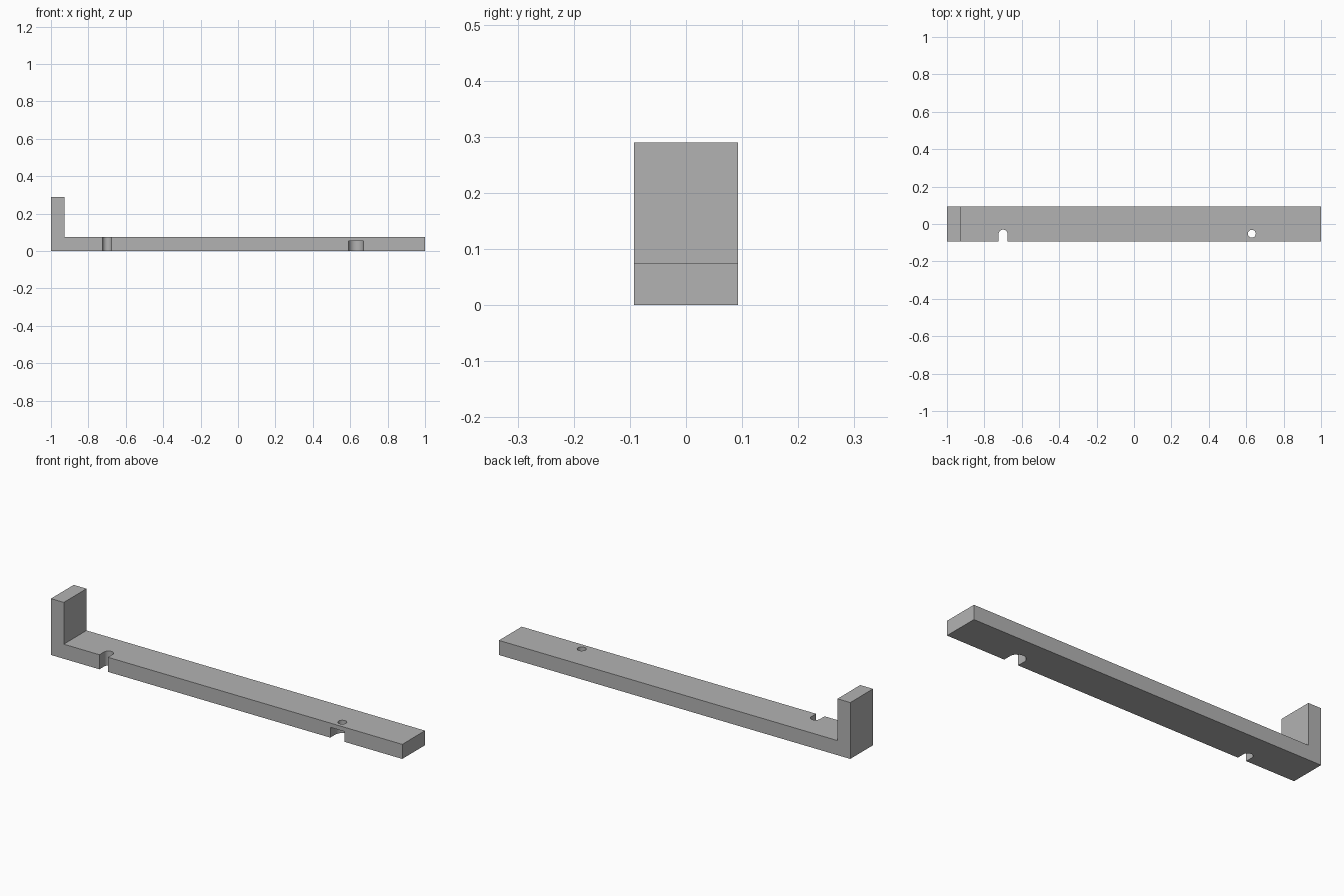
import bpy, bmesh, math

cube = bpy.data.objects.get("Cube")
if cube:
    bpy.data.objects.remove(cube, do_unlink=True)

HALF_Y = 0.0925
BAR_TOP = 0.075

grey = bpy.data.materials.new("plain_grey")
grey.use_nodes = True
colour = (0.45, 0.45, 0.45, 1)
grey.diffuse_color = colour
grey.node_tree.nodes["Principled BSDF"].inputs["Base Color"].default_value = colour


def extrude(name, points, move):
    """Make a solid by pushing a flat outline along a vector."""
    bm = bmesh.new()
    face = bm.faces.new([bm.verts.new(p) for p in points])
    out = bmesh.ops.extrude_face_region(bm, geom=[face])
    verts = [v for v in out["geom"] if isinstance(v, bmesh.types.BMVert)]
    bmesh.ops.translate(bm, verts=verts, vec=move)
    bmesh.ops.recalc_face_normals(bm, faces=bm.faces)
    mesh = bpy.data.meshes.new(name)
    bm.to_mesh(mesh)
    bm.free()
    mesh.materials.append(grey)
    obj = bpy.data.objects.new(name, mesh)
    bpy.context.collection.objects.link(obj)
    return obj


def slot_cutter(name, x, y, radius, z0, z1, sides=32):
    """Round-ended slot, open towards the front."""
    pts = [(x + radius * math.cos(math.pi * i / sides),
            y + radius * math.sin(math.pi * i / sides), z0)
           for i in range(sides + 1)]
    pts += [(x - radius, -0.2, z0), (x + radius, -0.2, z0)]
    return extrude(name, pts, (0, 0, z1 - z0))


def hole_cutter(name, x, y, radius, z0, z1, sides=48):
    """Round through hole."""
    pts = [(x + radius * math.cos(math.tau * i / sides),
            y + radius * math.sin(math.tau * i / sides), z0)
           for i in range(sides)]
    return extrude(name, pts, (0, 0, z1 - z0))


# L-shaped bar with an upright at one end
profile = [(-1, 0), (1, 0), (1, BAR_TOP), (-0.927, BAR_TOP),
           (-0.927, 0.29), (-1, 0.29)]
bar = extrude("angle_bar", [(x, -HALF_Y, z) for x, z in profile],
              (0, 2 * HALF_Y, 0))

# Full-height slot, underside recess and the small hole above it
cutters = [
    slot_cutter("slot_cutter", -0.70, -0.054, 0.024, -0.1, 0.2),
    slot_cutter("recess_cutter", 0.63, -0.052, 0.04, -0.1, 0.053),
    hole_cutter("hole_cutter", 0.63, -0.052, 0.021, -0.1, 0.2),
]
for cutter in cutters:
    mod = bar.modifiers.new(cutter.name, "BOOLEAN")
    mod.operation = "DIFFERENCE"
    mod.solver = "EXACT"
    mod.object = cutter

# Bake the cuts, then drop the cutters
bpy.context.view_layer.update()
graph = bpy.context.evaluated_depsgraph_get()
bar_mesh = bpy.data.meshes.new_from_object(bar.evaluated_get(graph))
bar.modifiers.clear()
bar.data = bar_mesh
for cutter in cutters:
    bpy.data.objects.remove(cutter, do_unlink=True)

# Smooth the round walls, keep the edges sharp
bpy.ops.object.select_all(action="DESELECT")
bar.select_set(True)
bpy.context.view_layer.objects.active = bar
bpy.ops.object.shade_smooth_by_angle(angle=math.radians(30))
